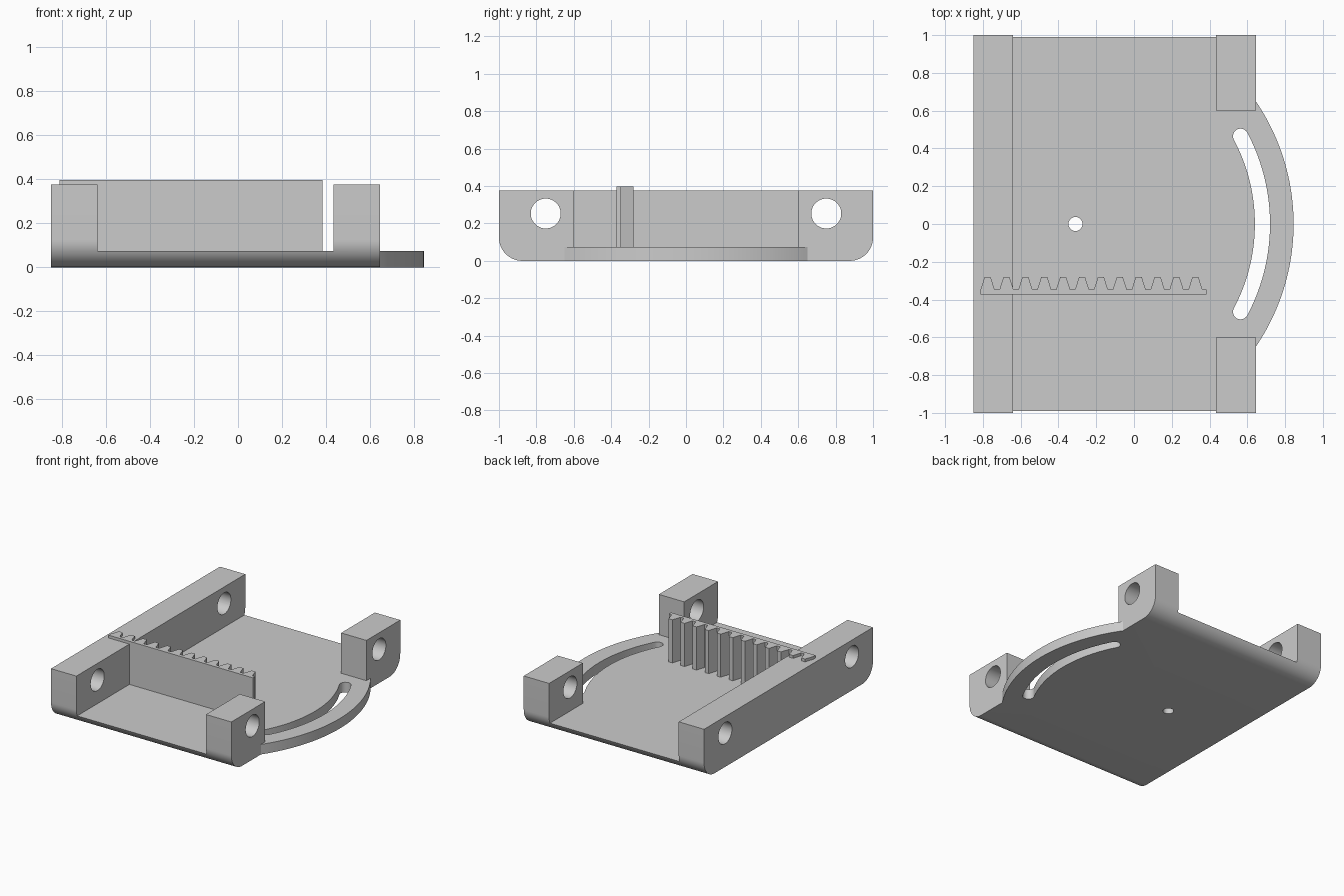
import bpy, bmesh
from math import sin, cos, asin, pi, radians
from mathutils import Vector

cube = bpy.data.objects.get("Cube")
if cube:
    bpy.data.objects.remove(cube, do_unlink=True)

grey = bpy.data.materials.new("light grey")
grey.use_nodes = True
grey.diffuse_color = (0.6, 0.6, 0.6, 1)
bsdf = next(n for n in grey.node_tree.nodes if n.type == "BSDF_PRINCIPLED")
bsdf.inputs["Base Color"].default_value = (0.6, 0.6, 0.6, 1)


def prism(name, points, low, high, axis="z"):
    """Extrude a closed outline: (x, y) along z, or (y, z) along x."""
    def place(p, d):
        return Vector((p[0], p[1], d)) if axis == "z" else Vector((d, p[0], p[1]))
    bm = bmesh.new()
    face = bm.faces.new([bm.verts.new(place(p, low)) for p in points])
    out = bmesh.ops.extrude_face_region(bm, geom=[face])
    verts = [g for g in out["geom"] if isinstance(g, bmesh.types.BMVert)]
    bmesh.ops.translate(bm, verts=verts, vec=place((0, 0), high - low))
    bmesh.ops.recalc_face_normals(bm, faces=bm.faces)
    mesh = bpy.data.meshes.new(name)
    bm.to_mesh(mesh)
    bm.free()
    mesh.materials.append(grey)
    obj = bpy.data.objects.new(name, mesh)
    bpy.context.collection.objects.link(obj)
    return obj


def arc(cx, cy, r, start, end, steps):
    return [(cx + r * cos(start + (end - start) * i / steps),
             cy + r * sin(start + (end - start) * i / steps)) for i in range(steps + 1)]


def circle(cx, cy, r):
    return arc(cx, cy, r, 0, 2 * pi, 48)[:-1]


def rect(x0, x1, y0, y1):
    return [(x0, y0), (x1, y0), (x1, y1), (x0, y1)]


def activate(obj):
    bpy.ops.object.select_all(action="DESELECT")
    obj.select_set(True)
    bpy.context.view_layer.objects.active = obj


def combine(target, tool, operation):
    activate(target)
    mod = target.modifiers.new("combine", "BOOLEAN")
    mod.operation = operation
    mod.solver = "EXACT"
    mod.object = tool
    bpy.ops.object.modifier_apply(modifier=mod.name)
    bpy.data.objects.remove(tool, do_unlink=True)


FLOOR, TOP, ROUND = 0.075, 0.377, 0.125
LEFT, RIGHT, PIVOT = -0.85, 0.645, -0.31

# Base body: rounded lower edges running along x
outline = (arc(-1 + ROUND, ROUND, ROUND, pi, 1.5 * pi, 16)
           + arc(1 - ROUND, ROUND, ROUND, 1.5 * pi, 2 * pi, 16)
           + [(1, TOP), (-1, TOP)])
base = prism("base_tray", outline, LEFT, RIGHT, "x")

# Open channel between the wall and the corner blocks
channel = [(-0.64, -1.2), (0.435, -1.2), (0.435, -0.6), (0.8, -0.6),
           (0.8, 0.6), (0.435, 0.6), (0.435, 1.2), (-0.64, 1.2)]
combine(base, prism("channel_cutter", channel, FLOOR, 1), "DIFFERENCE")

# Curved lip centred on the pivot hole
sweep = asin(0.655 / 1.155)
lip = arc(PIVOT, 0, 1.155, -sweep, sweep, 48) + [(0.55, 0.59), (0.55, -0.59)]
combine(base, prism("curved_lip", lip, 0, FLOOR), "UNION")

# Curved slot with round ends
mid, half, a = 0.99, 0.04, radians(28)
ex, ey = PIVOT + mid * cos(a), mid * sin(a)
slot = (arc(PIVOT, 0, mid + half, -a, a, 40)
        + arc(ex, ey, half, a, a + pi, 14)[1:-1]
        + arc(PIVOT, 0, mid - half, a, -a, 40)
        + arc(ex, -ey, half, pi - a, 2 * pi - a, 14)[1:-1])
combine(base, prism("slot_cutter", slot, -0.1, 0.2), "DIFFERENCE")

# Pivot hole and the cross holes through wall and blocks
combine(base, prism("pivot_cutter", circle(PIVOT, 0, 0.037), -0.1, 0.2), "DIFFERENCE")
for side in (-1, 1):
    hole = prism("hole_cutter", circle(side * 0.75, 0.253, 0.08), -1, 1, "x")
    combine(base, hole, "DIFFERENCE")

# Toothed rack standing on the floor
rack = [(0.385, -0.372), (-0.812, -0.372)]
for i in range(12):
    c = -0.775 + i * 0.1
    rack += [(c - 0.037, -0.347), (c - 0.016, -0.281),
             (c + 0.016, -0.281), (c + 0.037, -0.347)]
rack.append((0.385, -0.347))
prism("gear_rack", rack, 0.05, 0.398)

# Smooth the rounded edges and holes only
activate(base)
bpy.ops.object.shade_smooth_by_angle(angle=radians(30))
